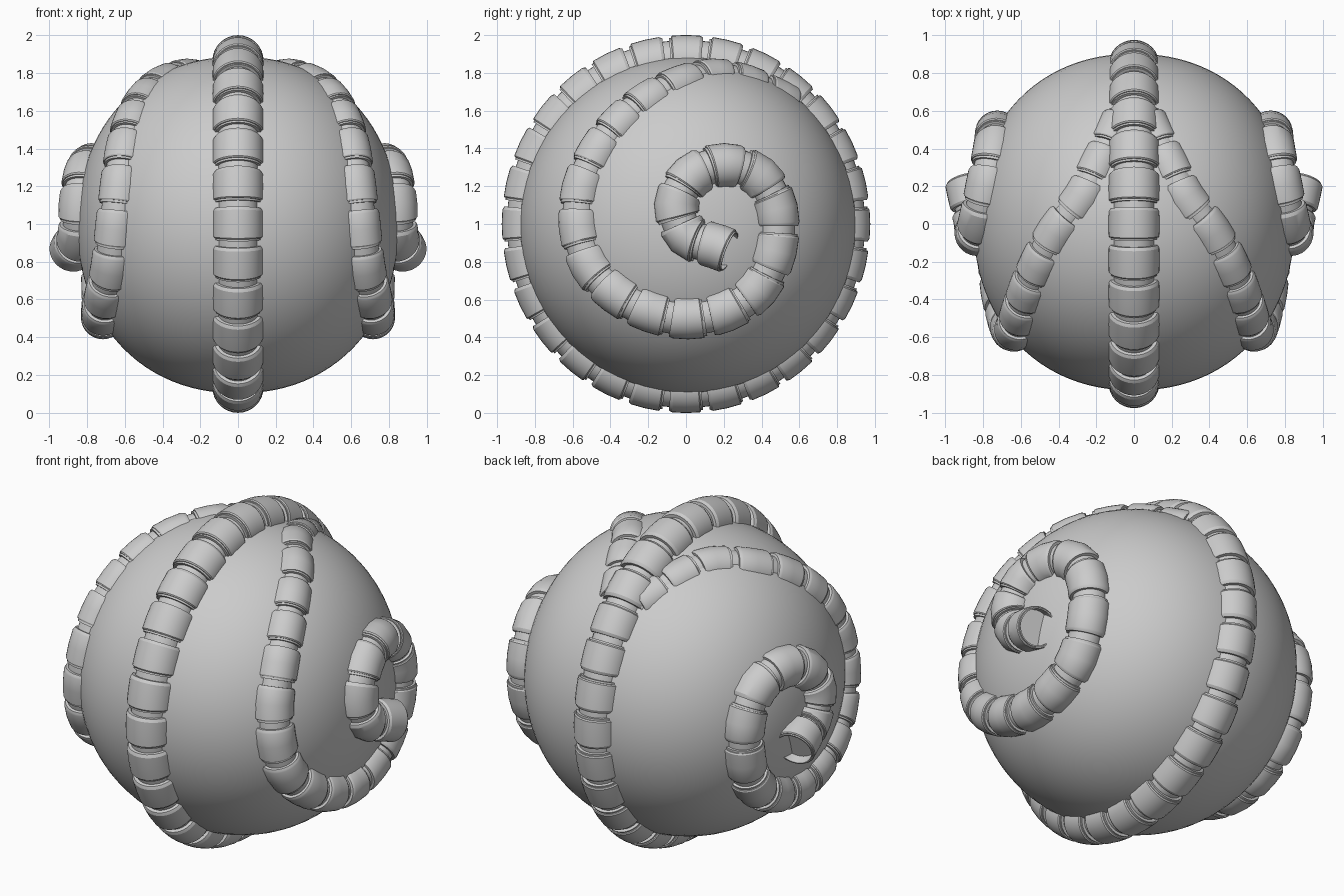
import bpy, bmesh, math
from mathutils import Vector

cube = bpy.data.objects.get("Cube")
if cube:
    bpy.data.objects.remove(cube, do_unlink=True)

grey = bpy.data.materials.new("light_grey")
grey.use_nodes = True
grey.diffuse_color = (0.6, 0.6, 0.6, 1)
grey.node_tree.nodes["Principled BSDF"].inputs["Base Color"].default_value = (0.6, 0.6, 0.6, 1)

CENTRE = Vector((0, 0.01, 0.995))
BALL_R, BALL_X, POWER = 0.892, 0.85, 2.15
SIDES = 32
# One armoured segment: position along it, relative radius
SEGMENT = [(0, .8), (.08, .8), (.08, .93), (.12, .97), (.16, 1), (.5, 1.005),
           (.84, 1), (.87, .96), (.87, .92), (.92, .92), (.92, .8)]


def surface_x(r):
    """Sideways distance of the ball's surface at radius r from the x axis."""
    return BALL_X * max(0, 1 - (r / BALL_R) ** POWER) ** (1 / POWER)


def finish(bm, name, angle):
    bmesh.ops.recalc_face_normals(bm, faces=bm.faces)
    mesh = bpy.data.meshes.new(name)
    bm.to_mesh(mesh)
    bm.free()
    mesh.materials.append(grey)
    obj = bpy.data.objects.new(name, mesh)
    bpy.context.collection.objects.link(obj)
    bpy.ops.object.select_all(action='DESELECT')
    obj.select_set(True)
    bpy.context.view_layer.objects.active = obj
    bpy.ops.object.shade_smooth_by_angle(angle=math.radians(angle))


def sweep(name, points, radii, closed=False):
    """Sweep the segment profile along a path with one segment per point."""
    n = len(points)

    def point(i):
        if closed:
            return points[i % n]
        if i < 0:
            return points[0] + (points[0] - points[1]) * -i
        if i >= n:
            return points[-1] + (points[-1] - points[-2]) * (i - n + 1)
        return points[i]

    def spline(u):
        i = math.floor(u)
        t = u - i
        a, b, c, d = (point(i + k) for k in (-1, 0, 1, 2))
        return (b * 2 + (c - a) * t + (a * 2 - b * 5 + c * 4 - d) * t * t
                + (b * 3 - a - c * 3 + d) * t ** 3) / 2

    bm = bmesh.new()

    def ring(u, factor):
        p = spline(u)
        tangent = (spline(u + .02) - spline(u - .02)).normalized()
        out = p - CENTRE
        out = (out - tangent * out.dot(tangent)).normalized()
        side = tangent.cross(out)
        r = factor * radii[min(max(round(u), 0), n - 1)]
        angles = [math.tau * k / SIDES for k in range(SIDES)]
        return [bm.verts.new(p + (out * math.cos(a) + side * math.sin(a)) * r) for a in angles]

    steps = [(i - .5 + t, f) for i in range(n) for t, f in SEGMENT]
    if not closed:
        # Hollow mouth on the last segment
        steps = steps[:-1] + [(n - .58, .86), (n - .9, .86)]
    rings = [ring(u, f) for u, f in steps]
    pairs = list(zip(rings, rings[1:]))
    if closed:
        pairs.append((rings[-1], rings[0]))
    else:
        bm.faces.new(rings[0])
        bm.faces.new(rings[-1])
    for a, b in pairs:
        for k in range(SIDES):
            j = (k + 1) % SIDES
            bm.faces.new((a[k], a[j], b[j], b[k]))
    finish(bm, name, 25)


# Ball body, slightly squared off and narrower sideways
bm = bmesh.new()
bmesh.ops.create_uvsphere(bm, u_segments=72, v_segments=48, radius=1)
for v in bm.verts:
    pole = max(-1, min(1, v.co.z))
    turn = math.atan2(v.co.y, v.co.x)
    r = BALL_R * max(0, 1 - pole * pole) ** (1 / POWER)
    x = math.copysign(BALL_X * abs(pole) ** (2 / POWER), pole)
    v.co = CENTRE + Vector((x, r * math.cos(turn), r * math.sin(turn)))
finish(bm, "ball_body", 60)

# Ring of segments around the middle
COUNT = 28
loop = [Vector((0, .84 * math.cos(math.tau * i / COUNT), 1 + .865 * math.sin(math.tau * i / COUNT)))
        for i in range(COUNT)]
sweep("middle_ring", loop, [.135] * COUNT, closed=True)

# Spiral tentacle paths: (y, z) of each segment, sunk a little into the ball
SPIRAL = [(.14, 1.765), (-.035, 1.725), (-.205, 1.64), (-.345, 1.525), (-.46, 1.38), (-.545, 1.19),
          (-.56, .98), (-.5, .78), (-.365, .635), (-.185, .54), (.01, .505), (.21, .545),
          (.376, .66), (.47, .86), (.475, 1.08), (.38, 1.25), (.2, 1.31), (.03, 1.25),
          (-.05, 1.1), (.01, .94), (.165, .88)]
for name, sign in (("left_spiral", 1), ("right_spiral", -1)):
    path = [Vector((sign * .1, .48, 1.66)), Vector((sign * .185, .31, 1.735))]
    for i, (y, z) in enumerate(SPIRAL):
        sink = min(.985, .92 + .008 * i)
        r = math.hypot(y - CENTRE.y, z - CENTRE.z)
        path.append(Vector((sign * sink * surface_x(r / sink), y, z)))
    path[-1].x = sign * .87
    sweep(name, path, [.11 + .01 * i / len(path) for i in range(len(path))])
